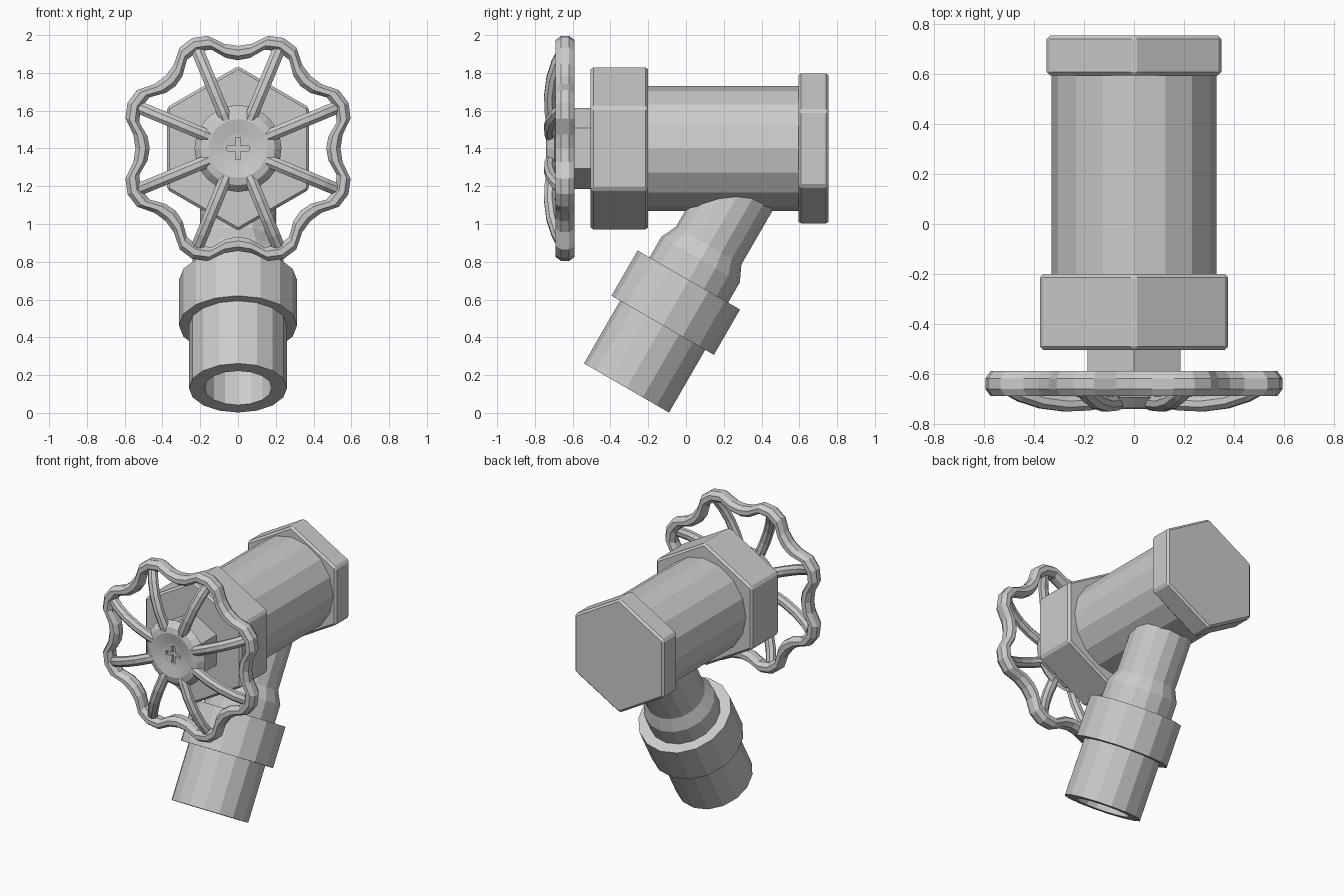
import bpy, bmesh
from math import sin, cos, pi, radians
from mathutils import Vector

if "Cube" in bpy.data.objects:
    bpy.data.objects.remove(bpy.data.objects["Cube"])

X = Vector((1, 0, 0))
Y = Vector((0, 1, 0))
AXIS_Z = 1.4
CENTRE = Vector((0, 0, AXIS_Z))


def loft(bm, rings, closed=False):
    """Skin a list of equal-length point rings, capping the ends if open."""
    vs = [[bm.verts.new(p) for p in ring] for ring in rings]
    n = len(vs[0])
    pairs = list(zip(vs, vs[1:]))
    if closed:
        pairs.append((vs[-1], vs[0]))
    else:
        bm.faces.new(vs[0])
        bm.faces.new(vs[-1])
    for a, b in pairs:
        for i in range(n):
            j = (i + 1) % n
            bm.faces.new((a[i], a[j], b[j], b[i]))


def finish(bm, name, bevel=0):
    bmesh.ops.remove_doubles(bm, verts=bm.verts, dist=1e-5)
    bmesh.ops.recalc_face_normals(bm, faces=bm.faces)
    me = bpy.data.meshes.new(name)
    bm.to_mesh(me)
    bm.free()
    ob = bpy.data.objects.new(name, me)
    bpy.context.collection.objects.link(ob)
    if bevel:
        m = ob.modifiers.new("bevel", 'BEVEL')
        m.width = bevel
        m.segments = 1
    return ob


def lathe(name, profile, sides, origin=CENTRE, axis=Y, phase=0.0, bevel=0):
    """Revolve (radius, distance along axis) points around the axis."""
    side = X.cross(axis)
    rings = []
    for r, t in profile:
        r = max(r, 1e-4)
        rings.append([origin + axis * t + X * (r * cos(phase + 2 * pi * i / sides))
                      + side * (r * sin(phase + 2 * pi * i / sides)) for i in range(sides)])
    bm = bmesh.new()
    loft(bm, rings)
    return finish(bm, name, bevel)


# main body with hexagonal nuts and stem
lathe("valve_body", [(0.33, -0.22), (0.33, 0.62)], 16)
lathe("bonnet_nut", [(0.435, -0.505), (0.435, -0.2)], 6, phase=pi / 2, bevel=0.014)
lathe("end_cap_nut", [(0.404, 0.595), (0.404, 0.755)], 6, phase=pi / 2, bevel=0.014)
lathe("stem", [(0.215, -0.69), (0.215, -0.49)], 6, phase=pi / 2)

# slanted outlet pipe, hollow at the lower end
slant = Vector((0, sin(radians(30)), cos(radians(30))))
mouth = Vector((0, -0.315, 0.132))
lathe("outlet_pipe", [(0, 0.6), (0.18, 0.6), (0.18, 0), (0.26, 0), (0.26, 0.383),
                      (0.313, 0.383), (0.313, 0.66), (0.24, 0.66), (0.24, 0.785),
                      (0.2, 0.87), (0.2, 1.3), (0, 1.3)], 16, mouth, slant)

# hand wheel hub with a cross recess
hub = lathe("wheel_hub", [(0, -0.72), (0.08, -0.727), (0.155, -0.742), (0.195, -0.733),
                          (0.23, -0.695), (0.19, -0.69), (0.16, -0.6), (0, -0.6)], 24)
bm = bmesh.new()
a, b = 0.058, 0.013
cross = [(b, b), (b, a), (-b, a), (-b, b), (-a, b), (-a, -b),
         (-b, -b), (-b, -a), (b, -a), (b, -b), (a, -b), (a, b)]
loft(bm, [[(x, y, AXIS_Z + z) for x, z in cross] for y in (-0.8, -0.705)])
cutter = finish(bm, "cross_cutter")
cutter.hide_render = True
cutter.hide_viewport = True
cut = hub.modifiers.new("cross", 'BOOLEAN')
cut.operation = 'DIFFERENCE'
cut.object = cutter

# wavy rim with eight lobes
bm = bmesh.new()
rings = []
for i in range(48):
    ang = 2 * pi * i / 48 + pi / 8
    wave = max(-1, min(1, 1.3 * cos(8 * (ang - pi / 8))))
    r = 0.55 + 0.045 * wave
    ring = []
    for k in range(8):
        p = 2 * pi * (k + 0.5) / 8
        rr = r + 0.041 * cos(p)
        ring.append((rr * cos(ang), -0.64 + 0.054 * sin(p), AXIS_Z + rr * sin(ang)))
    rings.append(ring)
loft(bm, rings, closed=True)
finish(bm, "wheel_rim")

# eight arched spokes
path = [(0.11, -0.70), (0.2, -0.718), (0.3, -0.722), (0.4, -0.71), (0.49, -0.683), (0.565, -0.645)]
bm = bmesh.new()
for s in range(8):
    ang = pi / 8 + s * pi / 4
    out = Vector((cos(ang), 0, sin(ang)))
    tangent = Vector((-sin(ang), 0, cos(ang)))
    rings = []
    for i, (r, y) in enumerate(path):
        r0, y0 = path[max(i - 1, 0)]
        r1, y1 = path[min(i + 1, len(path) - 1)]
        along = (out * (r1 - r0) + Y * (y1 - y0)).normalized()
        normal = along.cross(tangent)
        rings.append([CENTRE + out * r + Y * y + tangent * (0.036 * cos(k * pi / 4 + pi / 8))
                      + normal * (0.032 * sin(k * pi / 4 + pi / 8)) for k in range(8)])
    loft(bm, rings)
finish(bm, "wheel_spokes")
